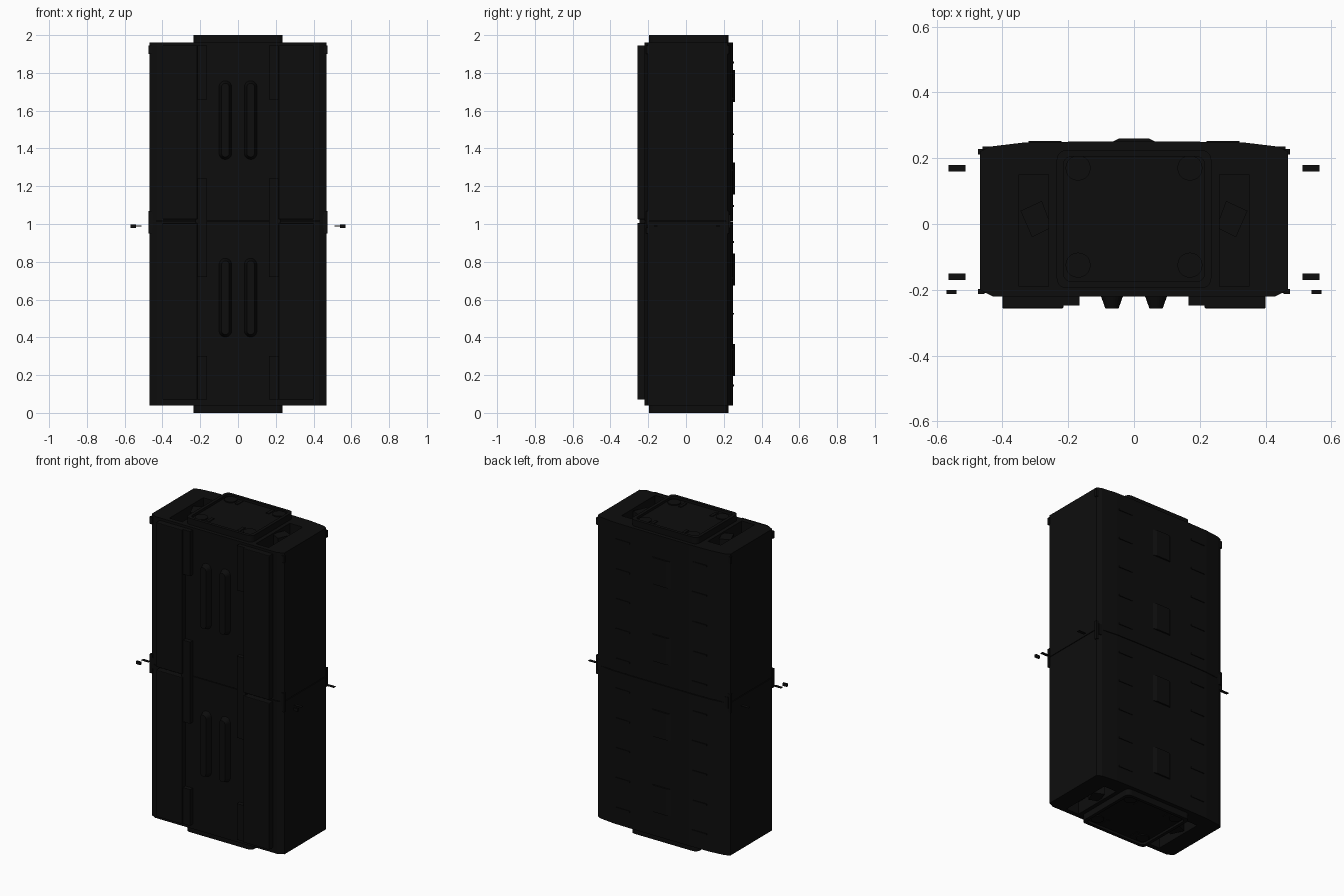
import bpy, bmesh, math
from mathutils import Matrix

if "Cube" in bpy.data.objects:
    bpy.data.objects.remove(bpy.data.objects["Cube"])


def material(name, v):
    m = bpy.data.materials.new(name)
    m.use_nodes = True
    m.diffuse_color = (v, v, v, 1)
    m.node_tree.nodes["Principled BSDF"].inputs["Base Color"].default_value = (v, v, v, 1)
    return m


BLACK = material("matte black", 0.004)
DEEP = material("deep black", 0.002)


def finish(name, bm, mat=BLACK):
    bmesh.ops.recalc_face_normals(bm, faces=bm.faces)
    me = bpy.data.meshes.new(name)
    bm.to_mesh(me)
    bm.free()
    me.materials.append(mat)
    ob = bpy.data.objects.new(name, me)
    bpy.context.collection.objects.link(ob)
    return ob


def prism(name, pts, z0, z1, mat=BLACK, bevel=0.0):
    """Extrude an x/y outline from z0 to z1."""
    bm = bmesh.new()
    f = bm.faces.new([bm.verts.new((x, y, z0)) for x, y in pts])
    ext = bmesh.ops.extrude_face_region(bm, geom=[f])["geom"]
    bmesh.ops.translate(bm, vec=(0, 0, z1 - z0),
                        verts=[v for v in ext if isinstance(v, bmesh.types.BMVert)])
    if bevel:
        bmesh.ops.bevel(bm, geom=bm.edges[:], offset=bevel, segments=2,
                        affect='EDGES', profile=0.5)
    return finish(name, bm, mat)


def box(name, x, y, z, mat=BLACK, bevel=0.0):
    return prism(name, [(x[0], y[0]), (x[1], y[0]), (x[1], y[1]), (x[0], y[1])],
                 z[0], z[1], mat, bevel)


def span(s, a, b):
    return sorted((s * a, s * b))


def rounded(cx, cy, hx, hy, r, n=5):
    """Outline of a rectangle with round corners."""
    pts = []
    for k, (sx, sy) in enumerate([(1, 1), (-1, 1), (-1, -1), (1, -1)]):
        for i in range(n + 1):
            a = (k + i / n) * math.pi / 2
            pts.append((cx + sx * (hx - r) + r * math.cos(a),
                        cy + sy * (hy - r) + r * math.sin(a)))
    return pts


def ring(name, outer, inner, z0, z1):
    """Frame between two outlines with equal point counts."""
    bm = bmesh.new()
    loops = [[bm.verts.new((x, y, z)) for x, y in o]
             for o, z in ((outer, z0), (outer, z1), (inner, z1), (inner, z0))]
    n = len(outer)
    for a, b in zip(loops, loops[1:] + loops[:1]):
        for i in range(n):
            j = (i + 1) % n
            bm.faces.new((a[i], a[j], b[j], b[i]))
    return finish(name, bm)


def cut(ob, cutter):
    mod = ob.modifiers.new("cut", 'BOOLEAN')
    mod.object, mod.operation, mod.solver = cutter, 'DIFFERENCE', 'EXACT'
    bpy.context.view_layer.update()
    me = bpy.data.meshes.new_from_object(ob.evaluated_get(bpy.context.evaluated_depsgraph_get()))
    ob.modifiers.clear()
    ob.data = me
    bpy.data.objects.remove(cutter)


# main body, two stacked halves with a narrow seam
half = [(0.43, -0.22), (0.468, -0.2), (0.468, 0.22), (0.44, 0.235), (0.34, 0.247), (0.2, 0.25)]
outline = half + [(-x, y) for x, y in reversed(half)]
lower = prism("lower_body", outline, 0.04, 1.012)
upper = prism("upper_body", outline, 1.016, 1.96)
box("seam_core", (-0.46, 0.46), (-0.21, 0.235), (0.98, 1.05))

# end recesses with wedge ribs
for s in (-1, 1):
    for ob, z in ((upper, (1.88, 2.0)), (lower, (0.0, 0.12))):
        cut(ob, box("recess_cutter", span(s, 0.26, 0.35), (-0.19, 0.15), z, DEEP))
    for z in ((1.87, 1.95), (0.05, 0.13)):
        prism("recess_wedge", [(s * 0.25, -0.01), (s * 0.31, -0.04),
                               (s * 0.345, 0.04), (s * 0.28, 0.07)], *z)

# end collars: rim, floor and corner buttons
for z0, z1, f0, f1 in ((1.955, 2.0, 1.955, 1.985), (0.0, 0.045, 0.015, 0.045)):
    ring("end_rim", rounded(0, 0.015, 0.235, 0.21, 0.03), rounded(0, 0.015, 0.215, 0.19, 0.025), z0, z1)
    prism("end_floor", rounded(0, 0.015, 0.22, 0.195, 0.025), f0, f1)
    for s in (-1, 1):
        for y in (-0.125, 0.17):
            prism("end_button", rounded(s * 0.17, y, 0.038, 0.038, 0.037),
                  f0 - 0.006, f1 + 0.006)
            box("end_tab", span(s, 0.10, 0.12), (y - 0.03, y + 0.03), (f0 - 0.004, f1 + 0.004))

# front: raised panels, inner steps and long pressed ribs
for s in (-1, 1):
    for z0, z1 in ((0.07, 1.005), (1.025, 1.945)):
        box("front_panel", span(s, 0.215, 0.40), (-0.257, -0.21), (z0, z1), BLACK, 0.004)
    for z0, z1 in ((0.07, 0.30), (0.72, 1.24), (1.66, 1.945)):
        box("panel_step", span(s, 0.165, 0.225), (-0.247, -0.21), (z0, z1))
    for zc in (0.61, 1.55):
        bm = bmesh.new()
        pts = rounded(s * 0.067, zc, 0.035, 0.21, 0.034)
        base = [bm.verts.new((x, -0.215, z)) for x, z in pts]
        top = [bm.verts.new((x, -0.257, z)) for x, z in rounded(s * 0.067, zc, 0.02, 0.195, 0.019)]
        for i in range(len(pts)):
            j = (i + 1) % len(pts)
            bm.faces.new((base[i], base[j], top[j], top[i]))
        bm.faces.new(top)
        finish("front_rib", bm)

# back: central chamfered bumps and rows of small ridges
for zc in (0.28, 0.76, 1.24, 1.73):
    prism("back_bump", [(-0.075, 0.245), (-0.045, 0.26), (0.045, 0.26), (0.075, 0.245)],
          zc - 0.085, zc + 0.085)
for i in range(10):
    for s in (-1, 1):
        box("back_ridge", span(s, 0.22, 0.32), (0.24, 0.253), (0.14 + i * 0.19, 0.15 + i * 0.19))

# corner clips and small hinge tabs beside the body
for s in (-1, 1):
    for y in (-0.205, 0.22):
        for z in ((0.95, 1.07), (1.9, 1.945)):
            box("corner_clip", span(s, 0.455, 0.474), (y - 0.008, y + 0.008), z)
    for y in (-0.16, 0.17):
        box("side_tab", span(s, 0.512, 0.564), (y - 0.01, y + 0.01), (0.988, 0.991))
    box("side_pin", span(s, 0.54, 0.57), (-0.213, -0.201), (0.98, 0.998))
